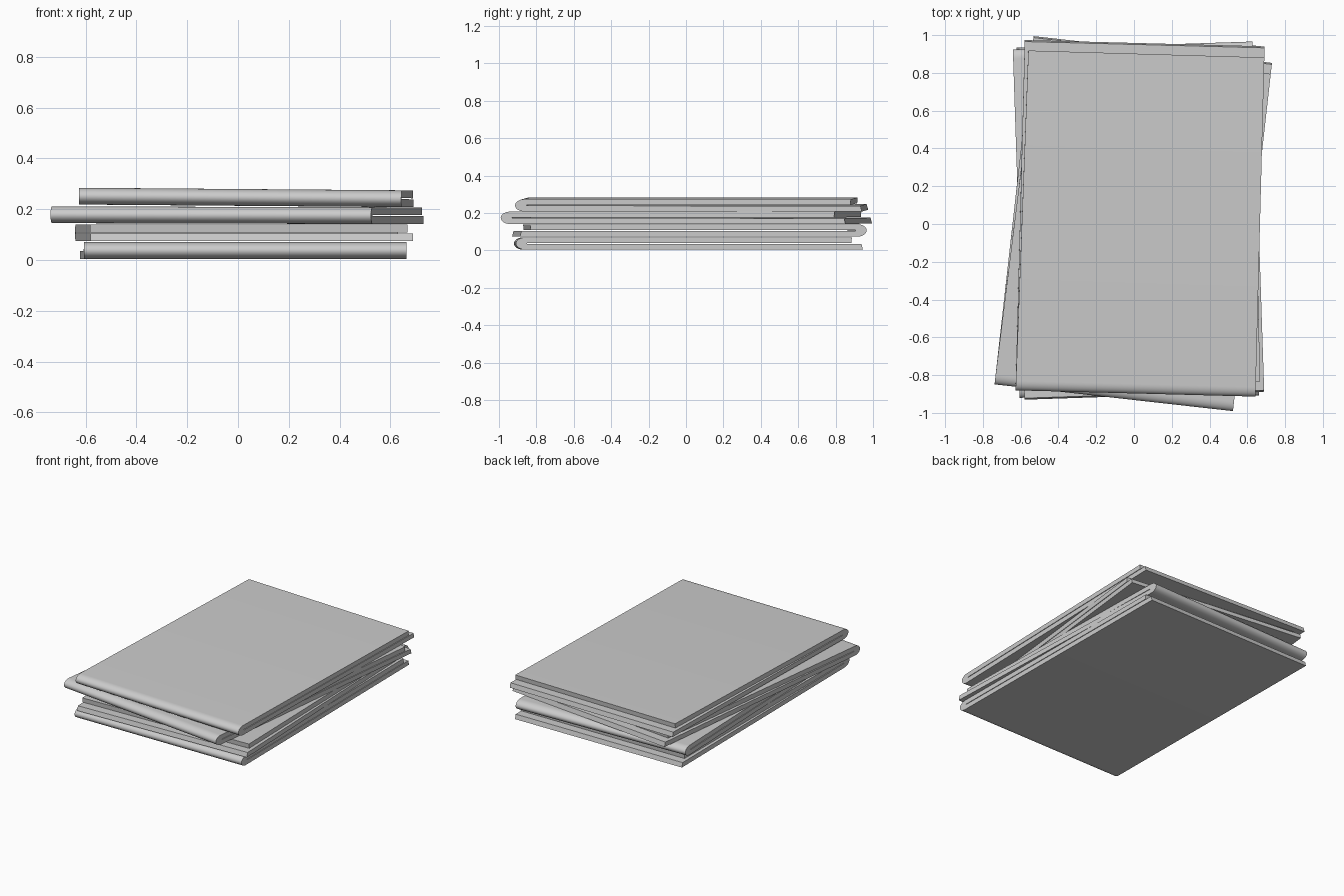
import bpy, bmesh, math
from mathutils import Matrix

if "Cube" in bpy.data.objects:
    bpy.data.objects.remove(bpy.data.objects["Cube"])

W, L, H = 1.27, 1.855, 0.066      # width, length, thickness of one folded paper
STEP, SLIT, NOSE = 0.055, 0.002, 0.05


def folded_profile():
    """Side outline (y, z): round fold at -y, two stepped sheet ends at +y."""
    front, back, mid = -L / 2, L / 2, H / 2
    pts = [(back, 0.0), (back - 0.008, mid - SLIT)]            # lower end, slightly slanted
    pts += [(front + 0.06, mid - SLIT), (front + 0.06, mid + SLIT)]  # gap inside the fold
    pts += [(back - STEP - 0.003, mid + SLIT), (back - STEP, H)]     # shorter upper end
    n = 14
    for i in range(n + 1):                                     # rounded fold
        a = math.pi / 2 + math.pi * i / n
        pts.append((front + NOSE + NOSE * math.cos(a), mid + mid * math.sin(a)))
    return pts


def folded_paper(name, x, y, z, turn, tilt=0.0):
    bm = bmesh.new()
    pts = folded_profile()
    face = bm.faces.new([bm.verts.new((-W / 2, py, pz)) for py, pz in pts])
    new = bmesh.ops.extrude_face_region(bm, geom=[face])["geom"]
    bmesh.ops.translate(bm, vec=(W, 0, 0),
                        verts=[g for g in new if isinstance(g, bmesh.types.BMVert)])
    # the upper half is folded slightly askew
    for v in bm.verts:
        if v.co.z > H / 2 and v.co.y > L / 4:
            if v.co.x < 0:
                v.co.x += 0.02
            else:
                v.co.y -= 0.004
    bmesh.ops.recalc_face_normals(bm, faces=bm.faces)
    bmesh.ops.triangulate(bm, faces=[f for f in bm.faces if len(f.verts) > 4])
    me = bpy.data.meshes.new(name)
    bm.to_mesh(me)
    bm.free()
    ob = bpy.data.objects.new(name, me)
    bpy.context.collection.objects.link(ob)
    ob.matrix_world = (Matrix.Translation((x, y, z))
                       @ Matrix.Rotation(math.radians(tilt), 4, 'Y')
                       @ Matrix.Rotation(math.radians(turn), 4, 'Z'))
    bpy.ops.object.select_all(action='DESELECT')
    ob.select_set(True)
    bpy.context.view_layer.objects.active = ob
    bpy.ops.object.shade_smooth_by_angle(angle=math.radians(30))
    return ob


# Stack from the bottom up; the second one is turned around
folded_paper("bottom_paper", 0.02, 0.013, 0.004, 0.5)
folded_paper("second_paper", 0.024, 0.018, 0.074, 181.9)
folded_paper("third_paper", -0.004, 0.002, 0.143, -6.4, 0.15)
folded_paper("top_paper", 0.032, 0.03, 0.213, -1.5, 0.45)
